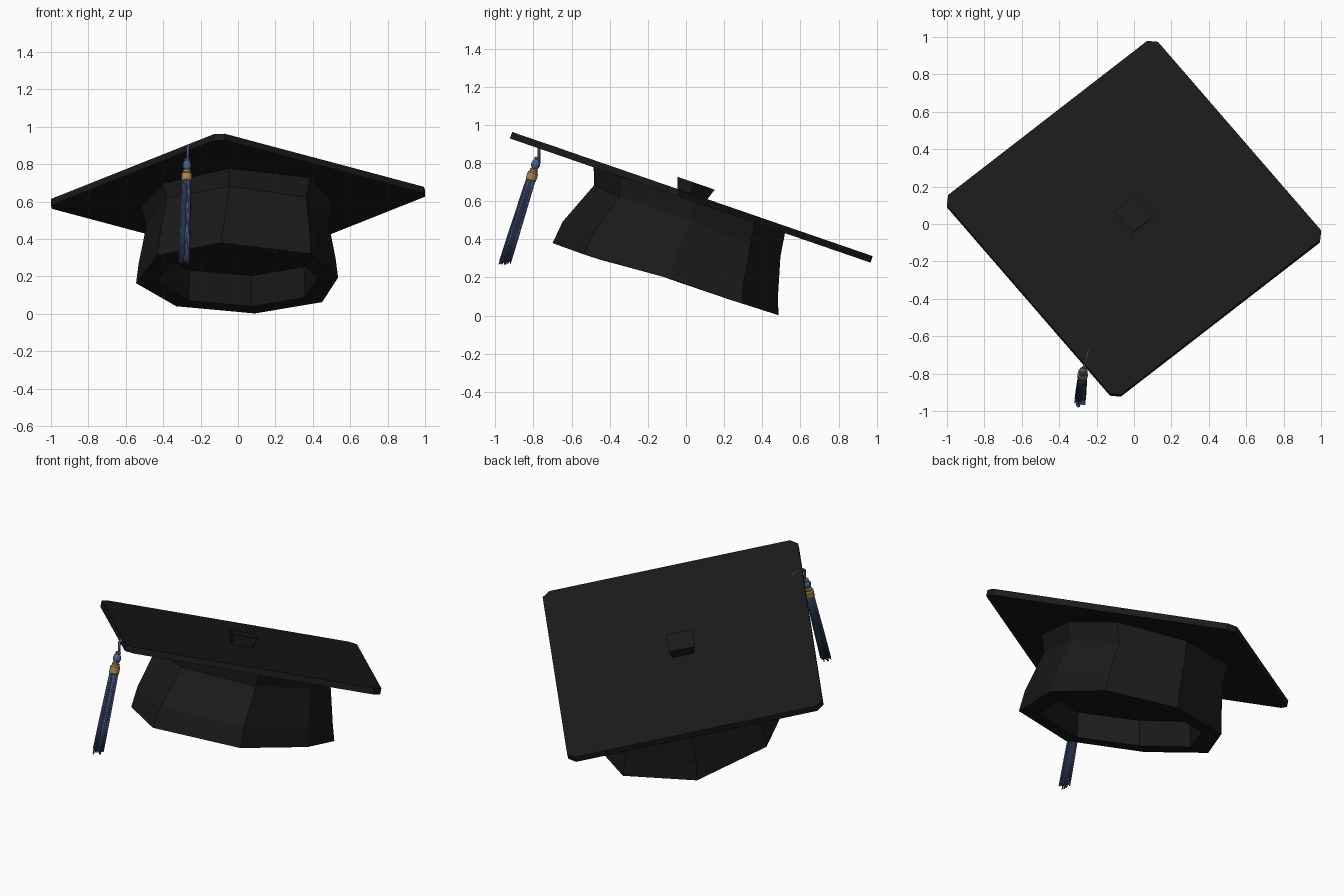
import bpy, bmesh, math, random
from mathutils import Vector, Matrix

random.seed(4)
if "Cube" in bpy.data.objects:
    bpy.data.objects.remove(bpy.data.objects["Cube"])


def material(name, rgb):
    m = bpy.data.materials.new(name)
    m.use_nodes = True
    m.diffuse_color = (*rgb, 1)
    bsdf = m.node_tree.nodes["Principled BSDF"]
    bsdf.inputs["Base Color"].default_value = (*rgb, 1)
    bsdf.inputs["Roughness"].default_value = 0.8
    return m


BLACK = material("black cloth", (0.0105, 0.0105, 0.0105))
BLUE = material("blue thread", (0.07, 0.11, 0.25))
GOLD = material("gold band", (0.38, 0.23, 0.075))


def loft(bm, rings):
    """Skin a stack of equal rings and cap both ends."""
    vs = [[bm.verts.new(p) for p in ring] for ring in rings]
    n = len(vs[0])
    for a, b in zip(vs, vs[1:]):
        for i in range(n):
            bm.faces.new((a[i], a[(i + 1) % n], b[(i + 1) % n], b[i]))
    bm.faces.new(vs[0][::-1])
    bm.faces.new(vs[-1])


def tube(bm, path, radii, sides):
    """Loft circles along a path of points."""
    path = [Vector(p) for p in path]
    rings = []
    for i, (p, r) in enumerate(zip(path, radii)):
        d = path[min(i + 1, len(path) - 1)] - path[max(i - 1, 0)]
        u = d.cross(Vector((1, 0, 0))).normalized()
        v = d.cross(u).normalized()
        rings.append([p + r * (u * math.cos(t) + v * math.sin(t))
                      for t in (math.tau * k / sides for k in range(sides))])
    loft(bm, rings)


def finish(bm, name, mat, smooth=False):
    bmesh.ops.recalc_face_normals(bm, faces=bm.faces)
    me = bpy.data.meshes.new(name)
    bm.to_mesh(me)
    bm.free()
    me.materials.append(mat)
    ob = bpy.data.objects.new(name, me)
    bpy.context.collection.objects.link(ob)
    for p in me.polygons:
        p.use_smooth = smooth


# Tilted frame shared by the board and its button
TILT = Matrix.Translation((0, 0.028, 0.62)) @ Matrix.Rotation(math.radians(-19), 4, 'X')


def cut_square(radius, cut, z):
    """Square given by its corner radius, with clipped corners."""
    pts = []
    for k in range(4):
        a = math.radians(84.3 + 90 * k)
        out, side = Vector((math.cos(a), math.sin(a), 0)), Vector((-math.sin(a), math.cos(a), 0))
        pts += [TILT @ (out * radius + side * s * cut + Vector((0, 0, z))) for s in (-1, 1)]
    return pts


bm = bmesh.new()
loft(bm, [cut_square(1.002, 0.029, z) for z in (-0.018, 0.018)])
finish(bm, "board", BLACK)

bm = bmesh.new()
loft(bm, [cut_square(0.082, 0.004, 0.015), cut_square(0.103, 0.004, 0.078)])
finish(bm, "button", BLACK)

# Eight-sided skull cap, hollow underneath: x, y and lift of each corner
RIM = [(-0.545, 0.1, 0.005), (-0.43, -0.32, 0.02), (-0.09, -0.595, 0), (0.39, -0.43, -0.007),
       (0.535, 0.02, 0.01), (0.45, 0.4, 0), (0.09, 0.59, 0), (-0.33, 0.47, 0)]


def cap_ring(sx, sy, yc, zc, slope, twist=0):
    """Scaled, tilted copy of the rim; twist slides the front and back corners sideways."""
    return [(x * sx - twist * y ** 3, yc + y * sy, zc - slope * y * sy + lift)
            for x, y, lift in RIM]


bm = bmesh.new()
loft(bm, [cap_ring(0.78, 0.78, -0.105, 0.35, 0.319),            # inner ceiling
          cap_ring(0.8, 0.8, -0.105, 0.19, 0.319),              # inner edge of rim
          cap_ring(1, 1, -0.105, 0.19, 0.319),                  # outer edge of rim
          cap_ring(0.975, 0.953, -0.08, 0.295, 0.347, 0.06),
          cap_ring(0.9, 0.826, 0.008, 0.495, 0.38, 0.17),       # crease under the band
          cap_ring(0.955, 0.847, 0.02, 0.608, 0.345, 0.17)])    # top against the board
finish(bm, "skull_cap", BLACK)

# Cord pressed into the board and hanging over its edge
bm = bmesh.new()
tube(bm, [(-0.243, -0.67, 0.872), (-0.255, -0.72, 0.889), (-0.264, -0.752, 0.899),
          (-0.269, -0.77, 0.886), (-0.27, -0.772, 0.80)], [0.008] * 5, 6)
finish(bm, "tassel_cord", BLUE, True)

# Tassel head and band follow the hanging line
TOP, END = Vector((-0.271, -0.772, 0.845)), Vector((-0.289, -0.953, 0.266))


def along(t):
    return TOP.lerp(END, t)


bm = bmesh.new()
steps = [k / 6 for k in range(7)]
tube(bm, [along(0.035 + 0.11 * s) for s in steps],
     [0.008 + 0.016 * math.sin(math.pi * s) for s in steps], 10)
finish(bm, "tassel_knot", BLUE, True)

bm = bmesh.new()
tube(bm, [along(t) for t in (0.128, 0.138, 0.155, 0.168, 0.23, 0.24)],
     [0.015, 0.022, 0.021, 0.028, 0.028, 0.022], 12)
tube(bm, [along(t) for t in (0.025, 0.032, 0.042, 0.05)], [0.01, 0.016, 0.016, 0.012], 10)
finish(bm, "tassel_bands", GOLD)

# Loose threads fanning slightly toward the ends
bm = bmesh.new()
for i in range(48):
    a, r = random.uniform(0, math.tau), math.sqrt(random.random())
    off = Vector((math.cos(a), math.sin(a), 0)) * r
    stop = random.uniform(0.96, 1.0)
    path = [along(0.22 + (stop - 0.22) * s) + off * (0.023 + 0.008 * s) for s in (0, 0.3, 0.65, 1)]
    tube(bm, path, [0.0045, 0.0045, 0.0045, 0.003], 5)
finish(bm, "tassel_threads", BLUE, True)
